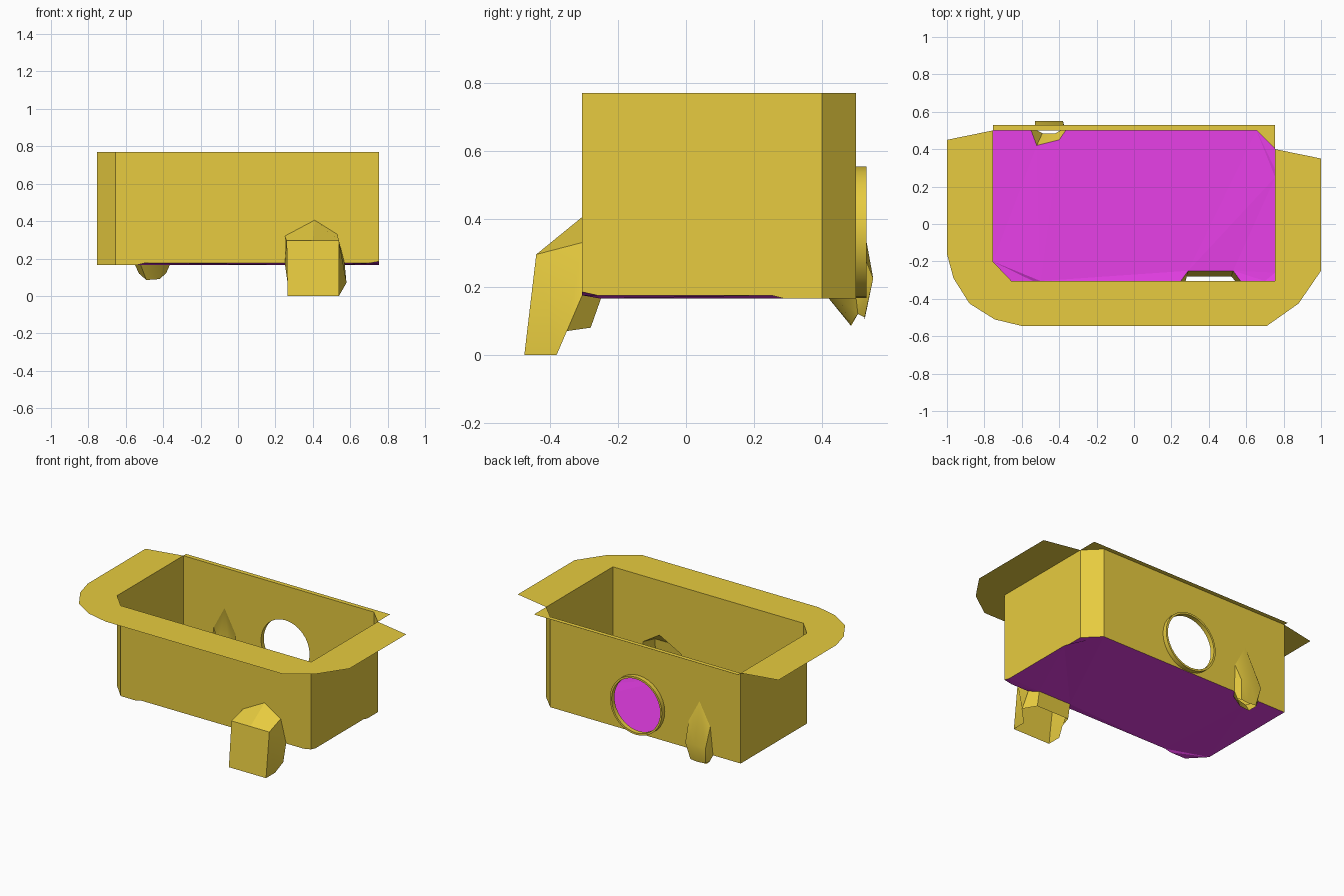
import bpy, bmesh, math

if "Cube" in bpy.data.objects:
    bpy.data.objects.remove(bpy.data.objects["Cube"])


def material(name, colour):
    m = bpy.data.materials.new(name)
    m.diffuse_color = (*colour, 1)
    m.use_nodes = True
    m.node_tree.nodes["Principled BSDF"].inputs["Base Color"].default_value = m.diffuse_color
    return m


GOLD = material("gold", (0.8, 0.6, 0.05))
MAGENTA = material("magenta", (0.8, 0.05, 0.8))
TOP, LOW = 0.77, 0.165
FRONT, BACK, SIDE = -0.305, 0.5, 0.755


def build(name, faces, mat, smooth=None):
    """Make an object from faces given as lists of points."""
    bm = bmesh.new()
    for pts in faces:
        bm.faces.new([bm.verts.new(p) for p in pts])
    bmesh.ops.remove_doubles(bm, verts=bm.verts, dist=0.0005)
    bmesh.ops.triangulate(bm, faces=[f for f in bm.faces if len(f.verts) > 4])
    bmesh.ops.recalc_face_normals(bm, faces=bm.faces)
    me = bpy.data.meshes.new(name)
    bm.to_mesh(me)
    bm.free()
    ob = bpy.data.objects.new(name, me)
    bpy.context.collection.objects.link(ob)
    me.materials.append(mat)
    if smooth:
        bpy.context.view_layer.objects.active = ob
        ob.select_set(True)
        bpy.ops.object.shade_smooth_by_angle(angle=math.radians(smooth))
        ob.select_set(False)
    return ob


def loft(a, b, closed=False):
    n = len(a)
    return [[a[i], a[(i + 1) % n], b[(i + 1) % n], b[i]]
            for i in range(n if closed else n - 1)]


def circle(r, y, n=32):
    """Circle in the back wall, starting at the bottom, turning toward +x."""
    return [(r * math.sin(t), y, 0.36 - r * math.cos(t))
            for t in (2 * math.pi * i / n for i in range(n))]


# edges where the two drains meet the tub
drain_in = [(.29, -.25, LOW), (.25, FRONT, .175), (.25, FRONT, .32), (.41, FRONT, .405),
            (.53, FRONT, .33), (.57, FRONT, .175), (.53, -.25, LOW)]
outlet_in = [(-.40, .45, LOW), (-.365, BACK, LOW), (-.37, BACK, .35), (-.45, BACK, .5),
             (-.53, BACK, .35), (-.55, BACK, LOW), (-.52, .42, LOW)]

# lower edges of the tub walls
left_low = [(-SIDE, BACK, LOW), (-SIDE, -.2, LOW)]
front_a = [(-.655, FRONT, LOW), (-.54, FRONT, LOW), (-.50, FRONT, .175)]
front_b = [(.70, FRONT, .175), (SIDE, FRONT, .185)]
right_low = [(SIDE, FRONT, .185), (SIDE, -.26, .175), (SIDE, .25, .175),
             (SIDE, .29, LOW), (SIDE, .4, LOW)]


def up(p):
    return (p[0], p[1], TOP)


def wall(low):
    return low + [up(low[-1]), up(low[0])]


# tub walls, with openings for the front drain, back outlet and round port
hole = circle(.18, BACK)
right_half, left_half = hole[:17], [hole[0]] + hole[:15:-1]
mid_top, mid_low = (0, BACK, TOP), (0, BACK, LOW)
walls = [
    wall(left_low),
    wall([left_low[1], front_a[0]]),
    wall(front_a + drain_in[1:6] + front_b),
    wall(right_low),
    wall([right_low[-1], (.655, BACK, LOW)]),
    [(.655, BACK, TOP), (.655, BACK, LOW), mid_low] + right_half + [mid_top],
    [(-SIDE, BACK, TOP), (-SIDE, BACK, LOW)] + outlet_in[5:0:-1]
    + [mid_low] + left_half + [mid_top],
]
build("tub_walls", walls, GOLD)

# floor
floor = (left_low + front_a + [drain_in[1], drain_in[0], drain_in[6], drain_in[5]]
         + front_b[:1] + right_low + [(.655, BACK, LOW)]
         + [outlet_in[1], outlet_in[0], outlet_in[6], outlet_in[5]])
build("floor", [floor], MAGENTA)

# flat flange around the rim and narrow strip along the back
outer = [(-1, .45), (-1, -.16), (-.965, -.29), (-.88, -.425), (-.745, -.51), (-.6, -.545),
         (.71, -.545), (.88, -.425), (1, -.25), (1, .35)]
inner = [(SIDE, .4), (SIDE, FRONT), (-.655, FRONT), (-SIDE, -.2), (-SIDE, BACK)]
strip = [(-SIDE, BACK), (.655, BACK), (SIDE, .4), (SIDE, .53), (-SIDE, .53)]
build("rim_flange", [[(x, y, TOP) for x, y in outer + inner],
                     [(x, y, TOP) for x, y in strip]], GOLD)

# raised ring around the port
rings = [circle(.193, BACK), circle(.193, .53), circle(.18, .53), circle(.18, BACK)]
build("port_ring", [f for a, b in zip(rings, rings[1:]) for f in loft(a, b, True)], GOLD, 30)

# front drain chute, open underneath
lip = [(.28, -.28, .08), (.265, -.35, .07), (.26, -.44, .295), (.40, -.44, .295),
       (.54, -.44, .295), (.58, -.35, .07), (.52, -.28, .08)]
toe_l, toe_r = (.265, -.475, 0), (.54, -.475, 0)
build("drain_chute", loft(drain_in, lip, True) + [
    [lip[2], lip[3], lip[4], toe_r, toe_l],
    [lip[4], lip[5], (.54, -.38, 0), toe_r],
    [lip[2], lip[1], (.265, -.38, 0), toe_l]], GOLD, 25)

# small back outlet, open underneath
lip = [(-.42, .485, .09), (-.385, .505, .12), (-.38, .55, .225), (-.45, .55, .225),
       (-.53, .55, .225), (-.53, .505, .12), (-.49, .485, .085)]
toe = [(-.40, .525, .11), (-.45, .525, .105), (-.51, .525, .11)]
build("back_outlet", loft(outlet_in, lip, True) + loft(lip[2:5], toe) + [
    [lip[1], lip[2], toe[0]], [lip[5], lip[4], toe[2]]], GOLD, 40)
